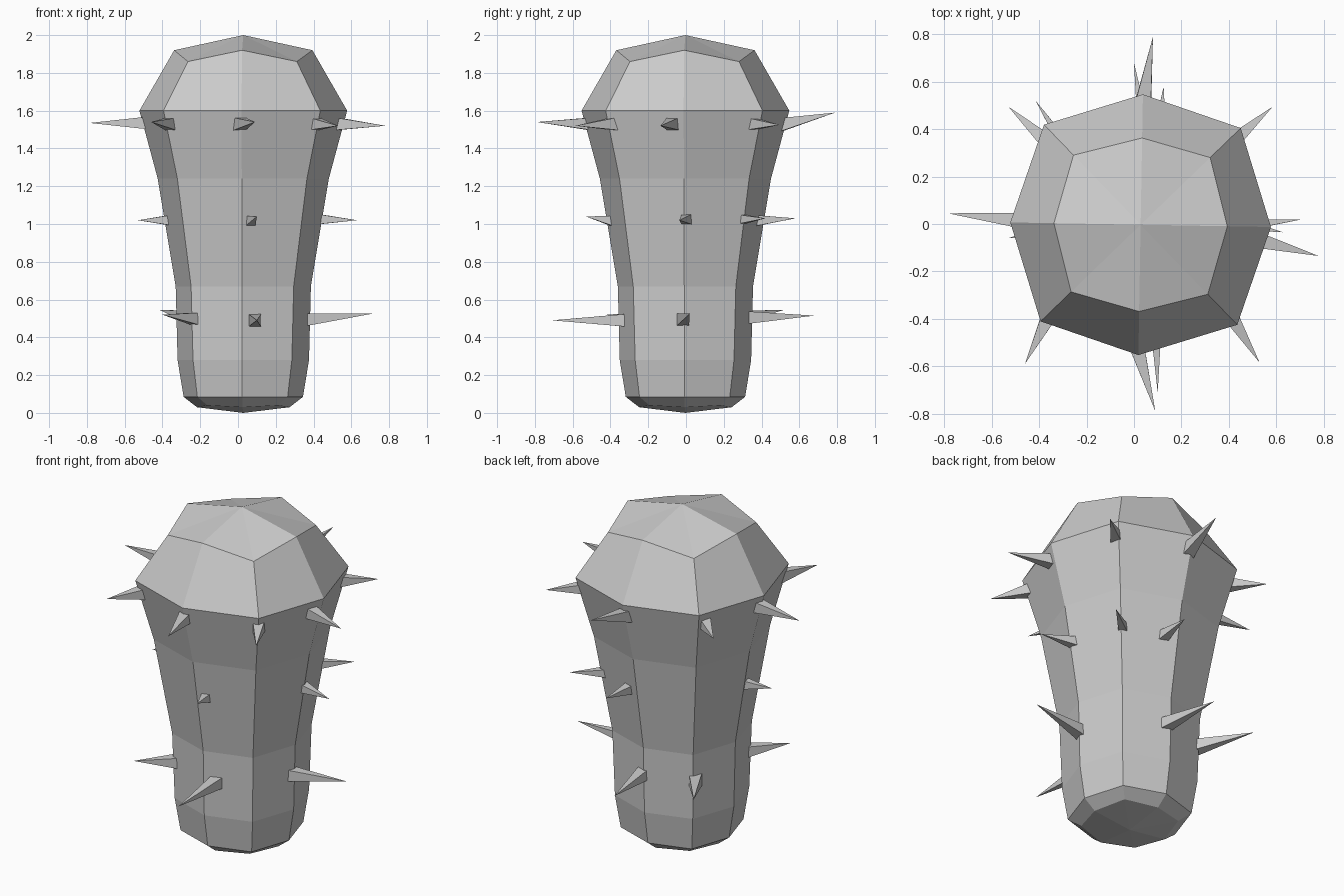
import bpy, bmesh, math
from mathutils import Vector, Matrix

CX, CY = 0.028, -0.003


def finish(bm, name):
    bmesh.ops.recalc_face_normals(bm, faces=bm.faces)
    me = bpy.data.meshes.new(name)
    bm.to_mesh(me)
    bm.free()
    ob = bpy.data.objects.new(name, me)
    bpy.context.collection.objects.link(ob)
    return ob


# Eight-sided body: (axial radius, diagonal radius, axial z, diagonal z)
rings = [
    (0.245, 0.265, 0.03, 0.04),
    (0.316, 0.338, 0.085, 0.085),
    (0.348, 0.370, 0.28, 0.28),
    (0.358, 0.384, 0.67, 0.67),
    (0.453, 0.485, 1.24, 1.24),
    (0.550, 0.587, 1.60, 1.60),
    (0.366, 0.408, 1.92, 1.86),
]
bm = bmesh.new()
loops = []
for ra, rd, za, zd in rings:
    loop = []
    for i in range(8):
        a = math.radians(45 * i - 1)
        r, z = (rd, zd) if i % 2 else (ra, za)
        loop.append(bm.verts.new((CX + r * math.cos(a), CY + r * math.sin(a), z)))
    loops.append(loop)
for lo, hi in zip(loops, loops[1:]):
    for i in range(8):
        j = (i + 1) % 8
        bm.faces.new((lo[i], lo[j], hi[j], hi[i]))
for loop, z in ((loops[0], 0.0), (loops[-1], 2.0)):
    tip = bm.verts.new((CX, CY, z))
    for i in range(8):
        bm.faces.new((loop[i], loop[(i + 1) % 8], tip))
finish(bm, "body")


# Four-sided thorns: base point on the body, then tip
def thorn_row(name, half, thorns):
    bm = bmesh.new()
    for base, tip in thorns:
        base, tip = Vector(base), Vector(tip)
        d = (tip - base).normalized()
        base -= d * 0.04
        side = d.cross(Vector((0, 0, 1))).normalized() * half
        up = side.cross(d).normalized() * half
        c = [bm.verts.new(base + side * s + up * t)
             for s, t in ((-1, -1), (1, -1), (1, 1), (-1, 1))]
        apex = bm.verts.new(tip)
        bm.faces.new(c)
        for i in range(4):
            bm.faces.new((c[i], c[(i + 1) % 4], apex))
    finish(bm, name)


thorn_row("upper_thorns", 0.037, [
    ((0.53, -0.07, 1.53), (0.78, -0.135, 1.52)),
    ((0.42, 0.35, 1.53), (0.585, 0.495, 1.525)),
    ((0.04, 0.52, 1.53), (0.08, 0.79, 1.59)),
    ((-0.37, 0.35, 1.53), (-0.53, 0.495, 1.53)),
    ((-0.48, 0.015, 1.535), (-0.785, 0.045, 1.535)),
    ((-0.36, -0.39, 1.53), (-0.46, -0.59, 1.54)),
    ((0.01, -0.51, 1.53), (0.09, -0.79, 1.54)),
    ((0.41, -0.39, 1.53), (0.53, -0.585, 1.52)),
])
thorn_row("middle_thorns", 0.03, [
    ((0.44, 0.0, 1.025), (0.63, -0.035, 1.02)),
    ((0.32, 0.29, 1.025), (0.48, 0.42, 1.03)),
    ((0.11, 0.40, 1.02), (0.125, 0.58, 1.03)),
    ((-0.38, -0.03, 1.02), (-0.53, -0.06, 1.02)),
    ((0.07, -0.41, 1.02), (0.10, -0.53, 1.04)),
])
thorn_row("lower_thorns", 0.035, [
    ((0.375, -0.015, 0.495), (0.71, 0.02, 0.525)),
    ((0.05, 0.34, 0.505), (0.0, 0.68, 0.515)),
    ((-0.25, 0.27, 0.51), (-0.415, 0.52, 0.545)),
    ((-0.24, -0.26, 0.50), (-0.40, -0.42, 0.52)),
    ((0.09, -0.34, 0.49), (0.10, -0.71, 0.49)),
])
